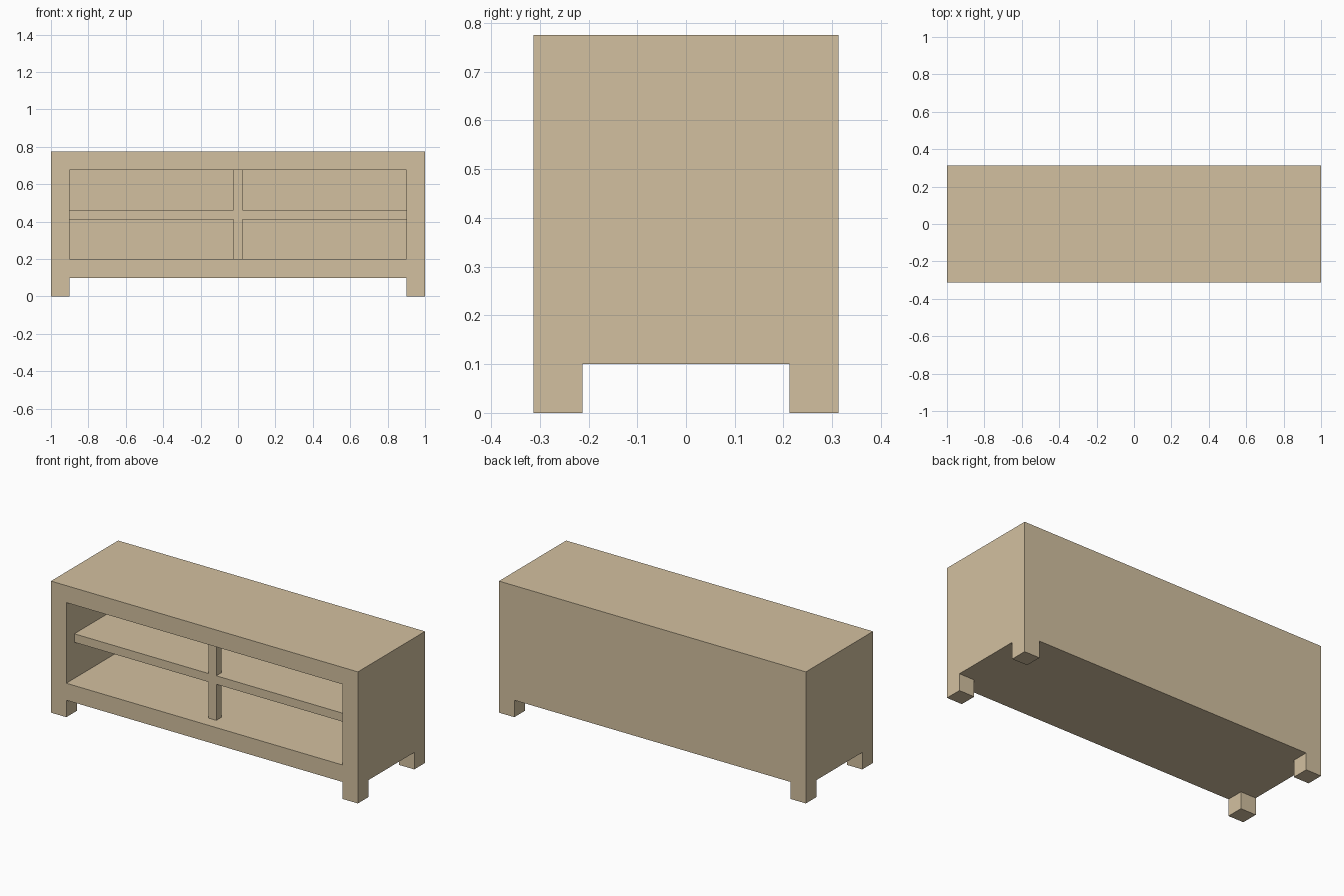
import bpy
import bmesh
from mathutils import Vector, Matrix

if "Cube" in bpy.data.objects:
    bpy.data.objects.remove(bpy.data.objects["Cube"])

HX, HY = 1.0, 0.3125        # half width, half depth
Z0, Z1 = 0.1, 0.775         # underside and top of the case
T, BAR = 0.1, 0.05          # frame / leg thickness, shelf bar thickness

wood = bpy.data.materials.new("wood")
wood.diffuse_color = (0.65, 0.53, 0.35, 1)
wood.use_nodes = True
wood.node_tree.nodes["Principled BSDF"].inputs["Base Color"].default_value = wood.diffuse_color


def add_box(bm, lo, hi):
    lo, hi = Vector(lo), Vector(hi)
    mat = Matrix.Translation((lo + hi) / 2) @ Matrix.Diagonal((*(hi - lo), 1))
    bmesh.ops.create_cube(bm, size=1, matrix=mat)


def finish(bm, name):
    bm.normal_update()
    mesh = bpy.data.meshes.new(name)
    bm.to_mesh(mesh)
    bm.free()
    mesh.materials.append(wood)
    obj = bpy.data.objects.new(name, mesh)
    bpy.context.collection.objects.link(obj)
    return obj


def push(bm, faces, offset):
    out = bmesh.ops.extrude_discrete_faces(bm, faces=faces)["faces"]
    for f in out:
        bmesh.ops.translate(bm, verts=f.verts[:], vec=offset)


# Cabinet: one block, cut into strips, legs pulled down, opening pushed in
bm = bmesh.new()
add_box(bm, (-HX, -HY, Z0), (HX, HY, Z1))
cuts = [((s * (HX - T), 0, 0), (1, 0, 0)) for s in (-1, 1)]
cuts += [((0, s * (HY - T), 0), (0, 1, 0)) for s in (-1, 1)]
cuts += [((0, 0, z), (0, 0, 1)) for z in (Z0 + T, Z1 - T)]
for co, no in cuts:
    bmesh.ops.bisect_plane(bm, geom=bm.verts[:] + bm.edges[:] + bm.faces[:],
                           plane_co=co, plane_no=no)
bm.normal_update()

# Legs from the four corner faces underneath
legs = []
for f in bm.faces:
    c = f.calc_center_median()
    if f.normal.z < -0.9 and abs(c.x) > HX - T and abs(c.y) > HY - T:
        legs.append(f)
push(bm, legs, (0, 0, -Z0))

# Front opening, leaving a back wall
bm.normal_update()
opening = []
for f in bm.faces:
    c = f.calc_center_median()
    if f.normal.y < -0.9 and c.y < -HY + 0.01 and abs(c.x) < 0.01 and Z0 + T < c.z < Z1 - T:
        opening.append(f)
push(bm, opening, (0, 2 * HY - T, 0))
finish(bm, "cabinet")

# Shelf across the full depth of the opening
zm = (Z0 + Z1) / 2
y_front = -HY + T - BAR / 2
bm = bmesh.new()
add_box(bm, (-HX + T, y_front, zm - BAR / 2), (HX - T, HY - T, zm + BAR / 2))
finish(bm, "shelf")

# Slim posts below and above the shelf
for name, lo, hi in (("lower_post", Z0 + T, zm - BAR / 2),
                     ("upper_post", zm + BAR / 2, Z1 - T)):
    bm = bmesh.new()
    add_box(bm, (-BAR / 2, y_front, lo), (BAR / 2, y_front + BAR, hi))
    finish(bm, name)
